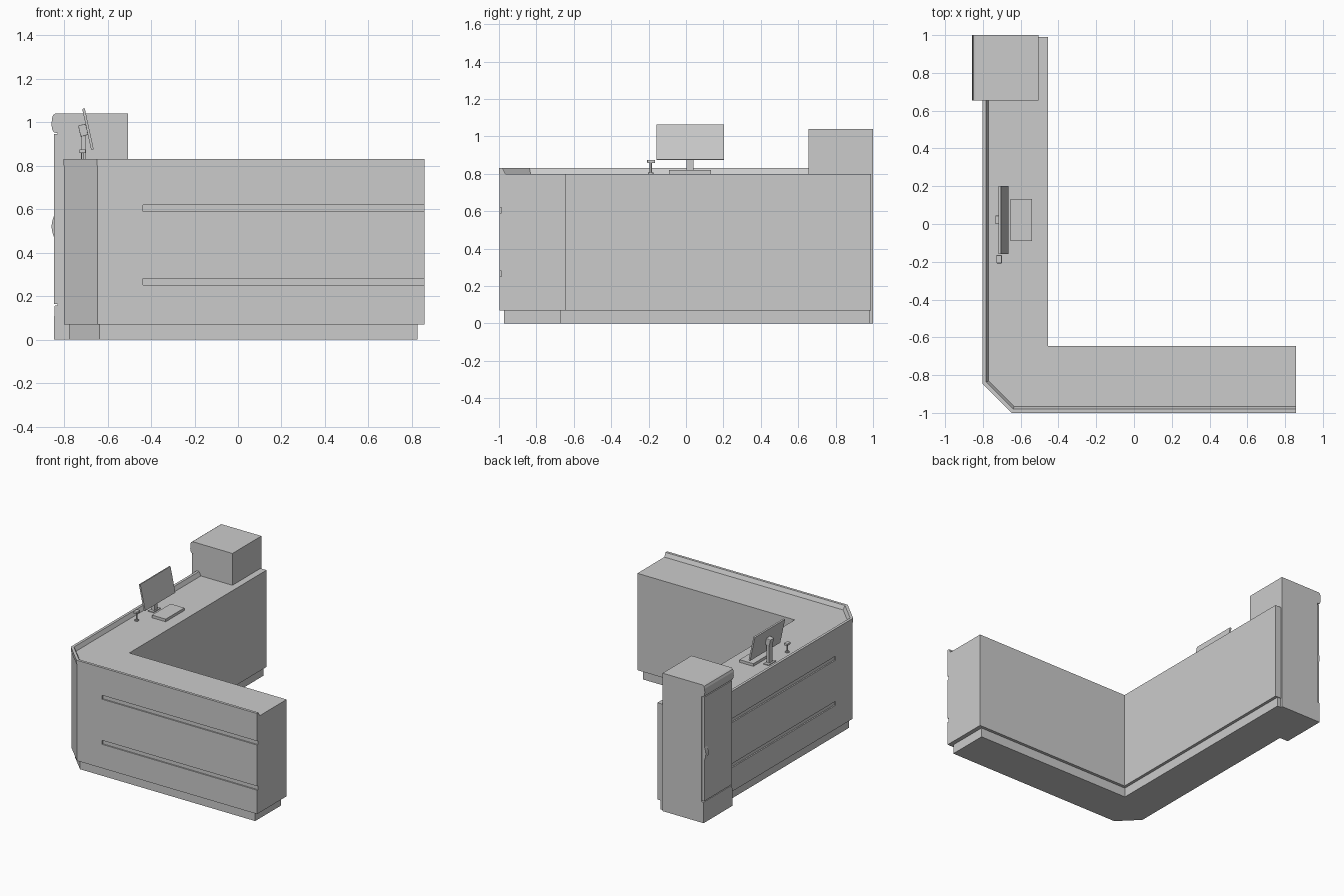
import bpy, bmesh, math
from mathutils import Matrix, Vector

if "Cube" in bpy.data.objects:
    bpy.data.objects.remove(bpy.data.objects["Cube"])


def finish(bm, name, bevel=0):
    bmesh.ops.recalc_face_normals(bm, faces=bm.faces)
    me = bpy.data.meshes.new(name)
    bm.to_mesh(me)
    bm.free()
    ob = bpy.data.objects.new(name, me)
    bpy.context.collection.objects.link(ob)
    if bevel:
        m = ob.modifiers.new("Bevel", 'BEVEL')
        m.width, m.segments = bevel, 2
    return ob


def loft(name, rings, closed=True):
    """Skin a list of equal-length rings and cap the first and last."""
    bm = bmesh.new()
    vs = [[bm.verts.new(p) for p in r] for r in rings]
    n = len(rings[0])
    for a, b in zip(vs, vs[1:]):
        for i in range(n):
            j = (i + 1) % n
            bm.faces.new((a[i], a[j], b[j], b[i]))
    bm.faces.new(vs[0])
    bm.faces.new(vs[-1])
    return finish(bm, name)


def add_box(bm, x0, x1, y0, y1, z0, z1):
    c = Vector(((x0 + x1) / 2, (y0 + y1) / 2, (z0 + z1) / 2))
    s = Matrix.Diagonal((x1 - x0, y1 - y0, z1 - z0, 1))
    bmesh.ops.create_cube(bm, size=1, matrix=Matrix.Translation(c) @ s)


def box(name, *dims, bevel=0):
    bm = bmesh.new()
    add_box(bm, *dims)
    return finish(bm, name, bevel)


def outer_path(d, ex, ey):
    """Outer edge of the counter, with the cut corner, inset by d."""
    k = d * (math.sqrt(2) - 1)
    return [(-.803 + d, ey), (-.803 + d, -.845 + k), (-.648 + k, -1 + d), (ex, -1 + d)]


def outline(d, i, ex, ey):
    return outer_path(d, ex, ey) + [(ex, -.645 - i), (-.455 - i, -.645 - i), (-.455 - i, ey)]


def prism(name, pts, z0, z1):
    return loft(name, [[(x, y, z) for x, y in pts] for z in (z0, z1)])


# L-shaped counter and its recessed plinth
body = prism("counter_body", outline(.004, 0, .857, .99), .07, .80)
prism("plinth", outline(.027, .022, .825, .985), 0, .07)

# Two slots on the front and on the left side
bm = bmesh.new()
for z in (.25, .59):
    add_box(bm, -.437, .9, -1.05, -.986, z, z + .03)
    add_box(bm, -.85, -.789, -.64, .8, z, z + .03)
cutter = finish(bm, "slot_cutter")
cutter.hide_render = True
cutter.hide_viewport = True
cutter.display_type = 'WIRE'
m = body.modifiers.new("Slots", 'BOOLEAN')
m.operation, m.solver, m.object = 'DIFFERENCE', 'EXACT', cutter

# Raised lip along the outer edge, sloped on the inside
section = [(0, .80), (0, .83), (.02, .83), (.034, .80)]
paths = [outer_path(d, .857, .985) for d, z in section]
loft("counter_lip", [[(*paths[s][i], section[s][1]) for s in range(4)] for i in range(4)])

# Tall cabinet at the end, with a rounded cap and a foot
profile = [(-.505, 0), (-.847, 0), (-.844, .155), (-.83, .158), (-.83, .95), (-.846, .952),
           (-.854, .965), (-.857, .985), (-.856, 1.015), (-.85, 1.032), (-.838, 1.04), (-.505, 1.04)]
loft("cabinet", [[(x, y, z) for x, z in profile] for y in (.655, 1.0)])
box("cabinet_door", -.847, -.828, .66, .992, .163, .946)

# Bowed door pull
arc = []
for k in range(9):
    t = k / 8
    arc.append((-.846 - .011 * math.sin(math.pi * t), .47 + .10 * t))
loft("door_handle", [[(x, y, z) for x, z in arc] for y in (.955, .988)])

# Tilted monitor with rear housing and stand
tilt = Matrix.Rotation(-.215, 4, 'Y')
screen = box("monitor_screen", -.006, .006, -.18, .18, -.096, .096)
screen.data.transform(Matrix.Translation((-.690, .022, .968)) @ tilt)
housing = box("monitor_mount", -.019, .016, -.022, .022, -.026, .026, bevel=.003)
housing.data.transform(Matrix.Translation((-.711, .022, .963)) @ tilt)
box("monitor_pole", -.722, -.700, .003, .041, .80, .945)
box("monitor_base", -.735, -.69, -.02, .065, .80, .806)

# Keyboard block
box("keyboard", -.655, -.54, -.09, .133, .80, .82)

# Small scanner on a post
bm = bmesh.new()
for r, z0, z1 in ((.014, .80, .808), (.006, .808, .86)):
    bmesh.ops.create_cone(bm, cap_ends=True, segments=16, radius1=r, radius2=r, depth=z1 - z0,
                          matrix=Matrix.Translation((-.713, -.188, (z0 + z1) / 2)))
finish(bm, "scanner_post")
box("scanner_head", -.729, -.700, -.208, -.165, .858, .874, bevel=.003)
